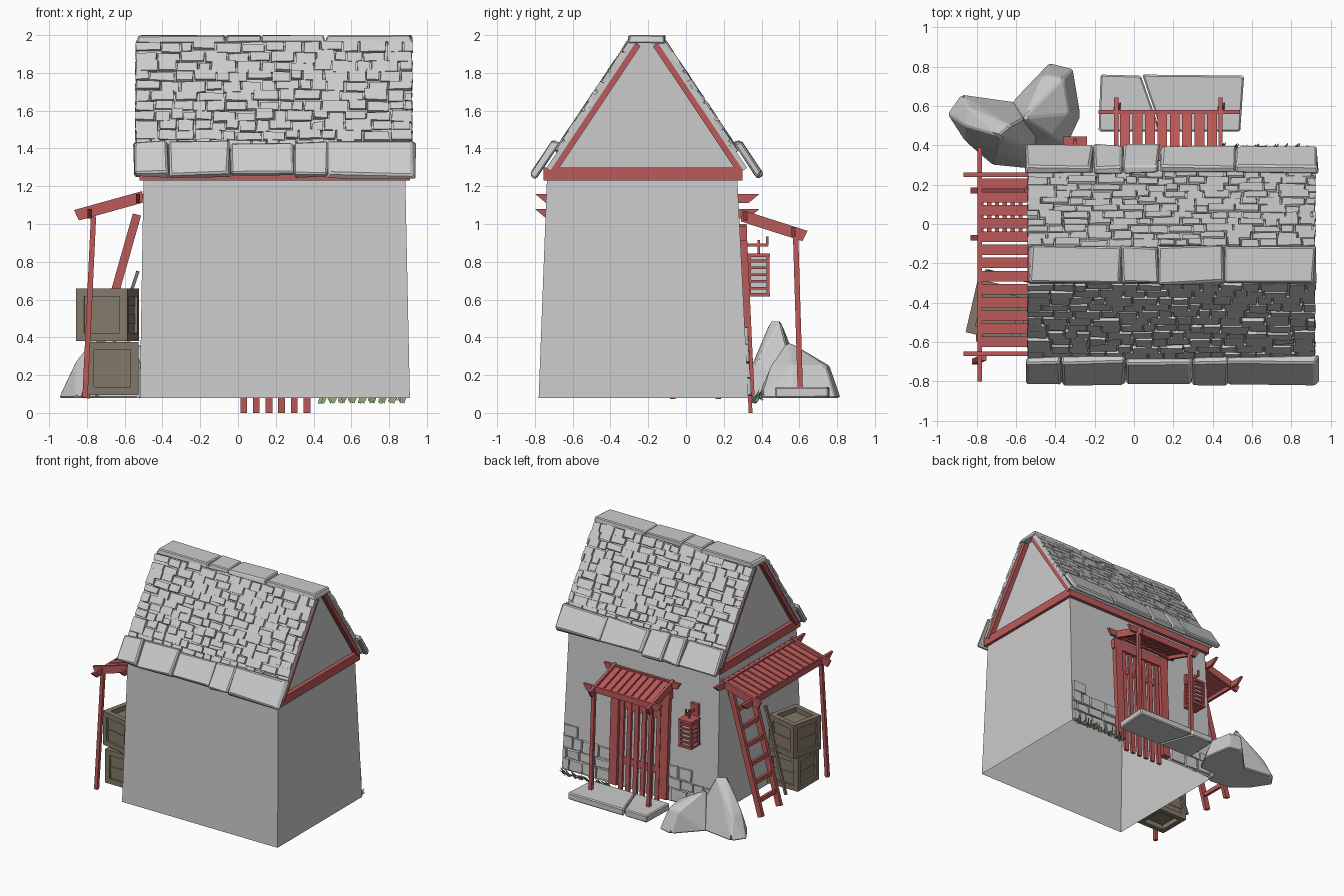
import bpy, bmesh, random
from math import radians
from mathutils import Vector as V, Matrix

if "Cube" in bpy.data.objects:
    bpy.data.objects.remove(bpy.data.objects["Cube"])

random.seed(4)
R = random.uniform
MATS = {}
for n, c in dict(red=(.5, .1, .1), wood=(.23, .19, .145), green=(.27, .4, .2)).items():
    MATS[n] = bpy.data.materials.new(n)
    MATS[n].diffuse_color = (*c, 1)


def frame(x, y, z, o):
    """Matrix from three axes and an origin."""
    m = Matrix((x, y, z)).transposed().to_4x4()
    m.translation = o
    return m


class Part:
    def __init__(self, name, mat=None):
        self.name, self.mat, self.bm = name, mat, bmesh.new()

    def cube(self, size, m, jit=0, slant=0, taper=1):
        vs = bmesh.ops.create_cube(self.bm, size=1)['verts']
        for v in vs:
            c = v.co
            t = taper if c.z > 0 else 1
            v.co = V((c.x * size[0] * t, c.y * size[1] * t, c.z * size[2]))
            if slant and v.co.z < 0:
                v.co.x -= slant if v.co.x > 0 else -slant
            v.co += V((R(-jit, jit), R(-jit, jit), R(-jit, jit) * .3))
        bmesh.ops.transform(self.bm, matrix=m, verts=vs)

    def box(self, c, size, m=Matrix()):
        self.cube(size, m @ Matrix.Translation(c))

    def beam(self, a, b, w, h, slant=0):
        a, b = V(a), V(b)
        x = (b - a).normalized()
        y = (V((0, 1, 0)) if abs(x.z) > .8 else V((0, 0, 1))).cross(x).normalized()
        self.cube(((b - a).length, w, h), frame(x, y, x.cross(y), (a + b) / 2), slant=slant)

    def hull(self, pts):
        vs = [self.bm.verts.new(p) for p in pts]
        r = bmesh.ops.convex_hull(self.bm, input=vs)
        junk = [v for v in set(r['geom_interior'] + r['geom_unused']) if isinstance(v, bmesh.types.BMVert)]
        bmesh.ops.delete(self.bm, geom=junk, context='VERTS')

    def done(self, bevel=0, uncap=False):
        bm = self.bm
        if bevel:
            bmesh.ops.bevel(bm, geom=bm.edges[:], offset=bevel, segments=1,
                            affect='EDGES', clamp_overlap=True)
        bmesh.ops.recalc_face_normals(bm, faces=bm.faces)
        if uncap:  # open shell: no floor or ceiling
            bm.normal_update()
            bmesh.ops.delete(bm, geom=[f for f in bm.faces if abs(f.normal.z) > .9], context='FACES')
        me = bpy.data.meshes.new(self.name)
        bm.to_mesh(me)
        ob = bpy.data.objects.new(self.name, me)
        bpy.context.collection.objects.link(ob)
        if self.mat:
            me.materials.append(MATS[self.mat])


# House body: tapered open shell, and the gable prism above
p = Part('walls')
p.hull([(x, y, .08) for x in (-.52, .91) for y in (-.78, .33)] +
       [(x, y, 1.27) for x in (-.5, .885) for y in (-.735, .27)])
p.done(uncap=True)
p = Part('gable')
p.hull([(x, -.208 + y, z) for x in (-.49, .87) for y, z in ((-.505, 1.27), (.505, 1.27), (-.04, 1.965), (.04, 1.965))])
p.done(uncap=True)

# Roof: slabs, random shingles, eave stones and red gable trim
SX = V((1, 0, 0))
slab, shingles, eaves, trim = Part('roof_slab'), Part('roof_shingles'), Part('eave_stones'), Part('roof_trim', 'red')
for s in (-1, 1):
    D, N, O = V((0, s * .555, -.832)), V((0, s * .832, .555)), V((0, -.208, 2.06))
    at = lambda x, d, n: frame(SX, D, N, O + SX * x + D * d + N * n)
    slab.cube((1.46, .81, .025), at(.19, .525, .006))
    rows, h = 11, .063
    for i in range(rows):
        x = -.545
        while x < .915:
            w = min(R(.06, .15), .925 - x)
            k = R(.75, 1.2)
            shingles.cube((w - .005, h * k, .022), at(x + w / 2, .13 + h * (i + .5) + R(-.01, .01), R(.016, .026)),
                          .004, taper=.95)
            x += w
    cuts = [-.55, -.37, -.04, .3, .47, .935] if s < 0 else [-.55, -.21, -.06, .13, .52, .935]
    for a, b in zip(cuts, cuts[1:]):
        eaves.cube((b - a + .004, R(.205, .235), .04), at((a + b) / 2, .895, .052), .011, taper=.95)
    for x in (-.512, .897):
        trim.cube((.04, .81, .036), at(x, .522, -.02))
slab.done()
shingles.done()
eaves.done(.009)
for y in (-.735, .28):
    trim.box((.195, y, 1.265), (1.43, .04, .07))
for x in (-.505, .893):
    trim.box((x, -.23, 1.265), (.035, 1.05, .07))
trim.done()
p = Part('ridge_stones')
for a, b in ((-.545, -.06), (-.06, .12), (.12, .46), (.46, .93)):
    p.cube((b - a + .004, R(.19, .21), .04), Matrix.Translation(((a + b) / 2, -.207, 1.979)), .011, taper=.92)
p.done(.007)

# Stone patches set into the back wall
p = Part('wall_stones')
UP, OUT = V((0, -.05, 1)).normalized(), V((0, 1, .05)).normalized()
for x0, x1, tops in ((.46, .9, (.36, .47)), (-.5, -.07, (.26, .45))):
    z = .09
    while z < .42:
        x, h = x0, R(.075, .11)
        while x < x1 - .03:
            w = min(R(.08, .16), x1 - x)
            if z + h < tops[0] + (tops[1] - tops[0]) * (x - x0) / (x1 - x0) + .03:
                p.cube((w - .005, h - .005, .03),
                       frame(SX, UP, OUT, (x + w / 2, .332 - .05 * z, z + h / 2)), .007, taper=.92)
            x += w
        z += h
p.done()

# Door: jambs, lintel, planks and crossbars leaning with the wall
p = Part('door', 'red')
wy = lambda z: .342 - .047 * z
for x in (-.035, .425):
    p.beam((x, wy(.09), .09), (x, wy(1.0), 1.0), .07, .05)
p.beam((-.08, wy(.95), .95), (.47, wy(.95), .95), .05, .08)
for i in range(6):
    x = .03 + i * .067
    p.beam((x, wy(0), 0), (x, wy(.92), .92), .036, .02)
for z in (.3, .75):
    p.beam((0, wy(z) - .008, z), (.39, wy(z) - .008, z), .02, .06)
p.done()

# Porch over the door
p = Part('door_porch', 'red')
for x in (-.09, .44):
    p.beam((x, .29, 1.045), (x, .635, .935), .022, .06, .01)
    p.beam((x, .58, .95), (x + .01, .605, .12), .028, .028)
p.beam((-.18, .57, .96), (.54, .57, .96), .022, .05, .03)
p.beam((-.17, .315, 1.04), (.53, .315, 1.04), .022, .05, .03)
for i in range(8):
    x = -.045 + i * .063
    p.beam((x, .30, 1.05), (x, .575, .96), .05, .026)
p.done()

# Door step: two slabs split by a crack
p = Part('door_step')
for a, b, c, d in ((-.18, -.17, .135, .035), (.14, .042, .54, .56)):
    p.hull([(x, y, z) for z in (.08, .138) for x, y in ((a, .47), (b, .76), (c, .47), (d, .755))])
p.done(.008)

# Lantern with bracket
p = Part('lantern_frame', 'red')
lx, ly = -.3, .385
for dx in (-.05, .05):
    for dy in (-.05, .05):
        p.box((lx + dx, ly + dy, .73), (.016, .016, .22))
for z in (.625, .835):
    p.box((lx, ly, z), (.122, .118, .018))
for i in range(5):
    p.box((lx, ly, .66 + i * .036), (.108, .108, .014))
p.box((lx, ly, .87), (.012, .012, .09))
p.box((lx, .365, .89), (.014, .14, .016))
p.box((lx, .43, .91), (.012, .012, .05))
p.box((lx, .31, .89), (.07, .025, .1))
p.done()
p = Part('lantern_core')
p.box((lx, ly, .73), (.08, .08, .2))
p.done()

# Side pergola on the left wall
p = Part('side_pergola', 'red')
for y in (-.66, .25):
    p.beam((-.86, y, 1.045), (-.5, y, 1.145), .022, .06, .01)
p.beam((-.785, -.8, 1.055), (-.785, .39, 1.055), .022, .05, .06)
p.beam((-.53, -.8, 1.135), (-.53, .39, 1.135), .022, .05, .06)
for i in range(13):
    y = -.6 + i * .067
    p.beam((-.785, y, 1.07), (-.5, y, 1.145), .054, .028)
p.beam((-.81, -.7, .08), (-.765, -.68, 1.04), .028, .028)
p.done()

# Ladder leaning under the pergola
p = Part('ladder', 'red')
foot, top = V((-.81, .03, .08)), V((-.535, .03, 1.05))
for y in (-.1, .14):
    p.beam(foot + V((0, y, 0)), top + V((0, y, 0)), .045, .03)
for i in range(6):
    c = foot.lerp(top, .12 + i * .145)
    p.beam(c + V((0, -.11, 0)), c + V((0, .15, 0)), .022, .035)
p.done()
p = Part('leaning_pole', 'wood')
p.beam((-.75, -.24, .09), (-.53, -.29, .75), .018, .018)
p.done()

# Two crates: core, edge bars and planks
for name, c, ang in (('lower_crate', (-.665, -.46, .235), 0), ('upper_crate', (-.69, -.446, .52), -13)):
    p = Part(name, 'wood')
    m = Matrix.Translation(c) @ Matrix.Rotation(radians(ang), 4, 'Z')
    for a in (-.118, .118):
        for b in (-.118, .118):
            p.box((0, a, b), (.276, .042, .042), m)
            p.box((a, 0, b), (.042, .276, .042), m)
            p.box((a, b, 0), (.042, .042, .276), m)
    for i in range(4):
        p.box((0, 0, -.074 + i * .0495), (.245 + .008 * (i % 2), .245 + .008 * (i % 2), .0495), m)
    p.done()

# Faceted boulders
p = Part('boulders')
p.hull([(-.95, .56, .08), (-.88, .66, .08), (-.72, .3, .08), (-.52, .28, .08), (-.45, .6, .08), (-.86, .42, .08),
        (-.86, .5, .27), (-.84, .59, .25), (-.69, .45, .49), (-.63, .5, .49), (-.52, .38, .28), (-.7, .37, .3)])
p.hull([(-.62, .62, .08), (-.43, .82, .08), (-.31, .79, .08), (-.27, .55, .08), (-.34, .4, .08), (-.55, .38, .08),
        (-.46, .76, .25), (-.36, .74, .25), (-.33, .56, .25), (-.56, .54, .38), (-.42, .45, .25)])
p.done(.008)

# Grass clumps of bent blades at the foot of the back wall
p = Part('grass', 'green')
for i in range(9):
    for k in range(3):
        x, y, l = .43 + i * .053 + k * .009, .345 + R(0, .03), R(.02, .04)
        pts = [(x - .008, y, R(.05, .08)), (x + .008, y, .05), (x + .01 + l * .4, y + .02, .08),
               (x + l * .4 - .008, y + .02, .09), (x + l, y + .045, R(.06, .14))]
        v = [p.bm.verts.new(q) for q in pts]
        p.bm.faces.new(v[:4])
        p.bm.faces.new((v[3], v[2], v[4]))
p.done()

for m in bpy.data.materials:
    if m.users and not m.is_grease_pencil:
        m.use_nodes = True
        m.node_tree.nodes["Principled BSDF"].inputs["Base Color"].default_value = m.diffuse_color
